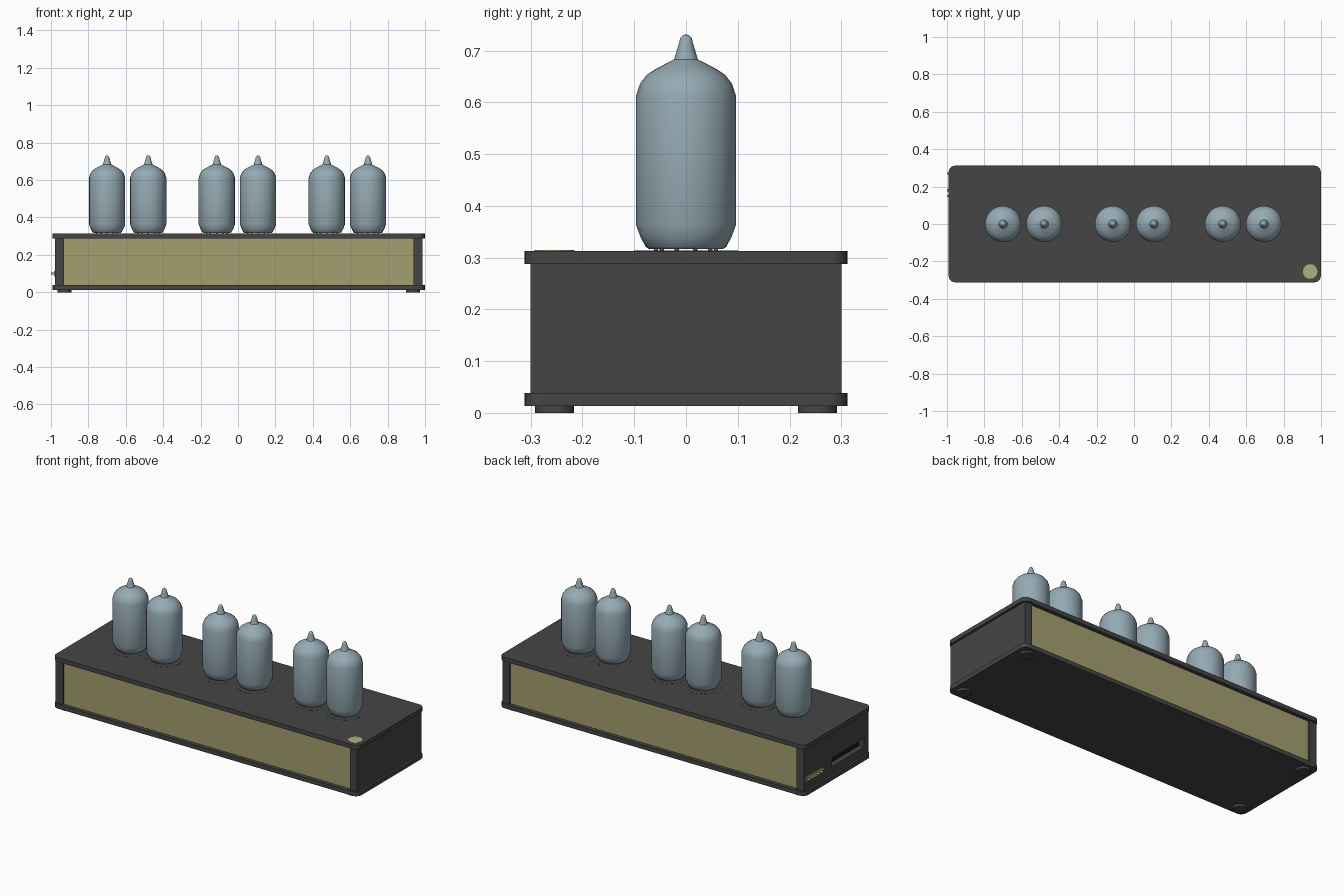
import bpy, math

if "Cube" in bpy.data.objects:
    bpy.data.objects.remove(bpy.data.objects["Cube"])

CX = 0.004  # the case sits slightly right because of the side connector


def material(name, rgb):
    m = bpy.data.materials.new(name)
    m.diffuse_color = (*rgb, 1)
    m.use_nodes = True
    m.node_tree.nodes["Principled BSDF"].inputs["Base Color"].default_value = m.diffuse_color
    return m


DARK = material("dark_shell", (0.06, 0.06, 0.06))
BLACK = material("black", (0.01, 0.01, 0.01))
AMBER = material("amber_panel", (0.37, 0.35, 0.16))
GLASS = material("glass", (0.30, 0.40, 0.45))
BRASS = material("brass", (0.45, 0.42, 0.20))
STEEL = material("steel", (0.30, 0.30, 0.30))


def finish(name, mat):
    ob = bpy.context.object
    ob.name = name
    ob.data.materials.append(mat)
    return ob


def box(name, x, y, z, mat):
    """Box from (min, max) pairs."""
    bpy.ops.mesh.primitive_cube_add(
        size=1, location=[(a + b) / 2 for a, b in (x, y, z)])
    bpy.context.object.scale = [b - a for a, b in (x, y, z)]
    bpy.ops.object.transform_apply(location=False, rotation=False)
    return finish(name, mat)


def disc(name, x, y, z, r, mat, sides=32, rot=(0, 0, 0)):
    bpy.ops.mesh.primitive_cylinder_add(
        vertices=sides, radius=r, depth=z[1] - z[0],
        location=(x, y, (z[0] + z[1]) / 2), rotation=rot)
    ob = finish(name, mat)
    bpy.ops.object.shade_smooth_by_angle(angle=math.radians(40))
    return ob


def plate(name, z):
    """Flat plate with rounded vertical corners."""
    ob = box(name, (CX - 0.995, CX + 0.995), (-0.312, 0.312), z, DARK)
    weights = ob.data.attributes.new("bevel_weight_edge", "FLOAT", "EDGE")
    for e in ob.data.edges:
        a, b = (ob.data.vertices[i].co for i in e.vertices)
        weights.data[e.index].value = float(abs(a.z - b.z) > 0.001)
    bev = ob.modifiers.new("corners", "BEVEL")
    bev.limit_method, bev.width, bev.segments = "WEIGHT", 0.035, 6
    bpy.ops.object.shade_smooth_by_angle(angle=math.radians(30))


def lathe(name, profile, x, sides=24):
    """Turn an (r, z) profile around the z axis."""
    verts = [(r * math.cos(2 * math.pi * i / sides), r * math.sin(2 * math.pi * i / sides), z)
             for r, z in profile for i in range(sides)]
    faces = [(k * sides + i, k * sides + (i + 1) % sides,
              (k + 1) * sides + (i + 1) % sides, (k + 1) * sides + i)
             for k in range(len(profile) - 1) for i in range(sides)]
    n = len(verts)
    faces += [tuple(reversed(range(sides))), tuple(range(n - sides, n))]
    me = bpy.data.meshes.new(name)
    me.from_pydata(verts, [], faces)
    me.materials.append(GLASS)
    ob = bpy.data.objects.new(name, me)
    ob.location.x = x
    bpy.context.collection.objects.link(ob)
    bpy.ops.object.select_all(action="DESELECT")
    ob.select_set(True)
    bpy.context.view_layer.objects.active = ob
    bpy.ops.object.shade_smooth_by_angle(angle=math.radians(40))


# Case: two plates, two ends, two amber windows
plate("bottom_plate", (0.013, 0.038))
plate("top_plate", (0.288, 0.313))
left = box("left_end", (CX - 0.982, CX - 0.935), (-0.30, 0.30), (0.038, 0.288), DARK)
box("right_end", (CX + 0.935, CX + 0.982), (-0.30, 0.30), (0.038, 0.288), DARK)
for name, s in (("front_panel", -1), ("back_panel", 1)):
    box(name, (CX - 0.935, CX + 0.935), sorted((s * 0.275, s * 0.29)), (0.038, 0.288), AMBER)

# Slot cut into the left end, with a black board behind it
cutter = box("slot_cutter", (-1.1, -0.9), (-0.26, 0.04), (0.085, 0.135), BLACK)
cutter.hide_render = True
cutter.hide_set(True)
cut = left.modifiers.new("slot", "BOOLEAN")
cut.object, cut.operation, cut.solver = cutter, "DIFFERENCE", "EXACT"
box("slot_backing", (-0.945, -0.935), (-0.27, 0.05), (0.075, 0.145), BLACK)

# Side connector and its small contacts
box("connector_plate", (-0.983, -0.97), (0.12, 0.285), (0.085, 0.115), BRASS)
for i, y in enumerate((0.27, 0.18, 0.15)):
    disc(f"connector_pin_{i}", -0.988, y, (0.088, 0.112), 0.006, BRASS, 12,
         (0, math.pi / 2, 0))

# Feet
for sx in (-1, 1):
    for sy in (-1, 1):
        disc("foot", CX + sx * 0.932, sy * 0.254, (0, 0.014), 0.038, DARK)

# Touch button on the top plate
disc("touch_button", 0.942, -0.254, (0.31, 0.315), 0.039, BRASS)

# Tubes with pins and base rings
TUBE = [(0.072, 0.317), (0.078, 0.321), (0.088, 0.340), (0.097, 0.364), (0.097, 0.612),
        (0.089, 0.636), (0.076, 0.653), (0.058, 0.665), (0.023, 0.683),
        (0.013, 0.716), (0.011, 0.725), (0.006, 0.730), (0.001, 0.731)]
for centre in (-0.590, -0.003, 0.585):
    for x in (centre - 0.110, centre + 0.110):
        lathe("tube", TUBE, x)
        disc("tube_base_ring", x, 0, (0.310, 0.3135), 0.1, DARK)
        for i in range(10):
            a = 2 * math.pi * (i + 0.5) / 10
            disc("tube_pin", x + 0.058 * math.cos(a), 0.058 * math.sin(a),
                 (0.305, 0.320), 0.004, STEEL, 8)
